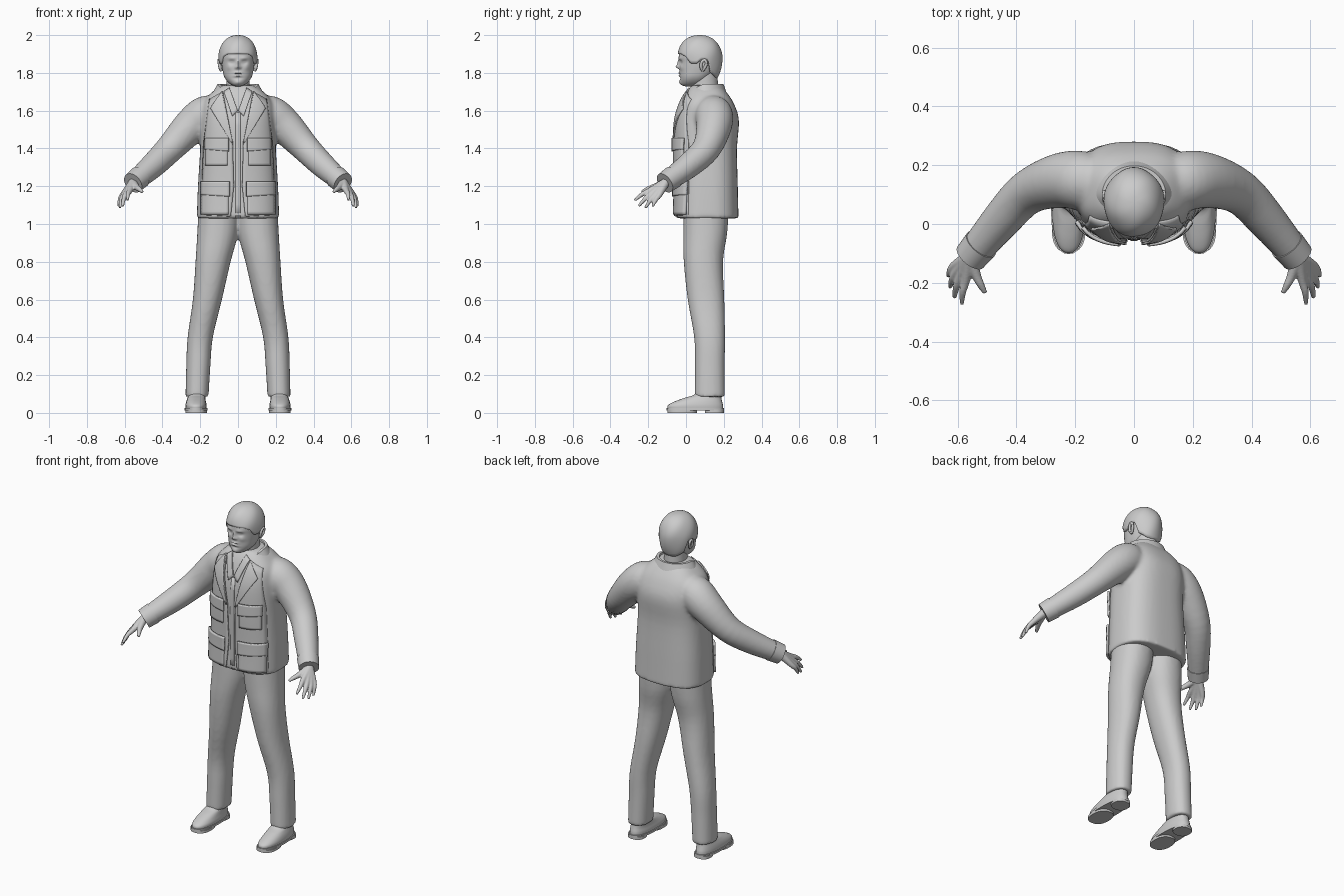
import bpy, bmesh, math
from mathutils import Vector
from mathutils.bvhtree import BVHTree

if "Cube" in bpy.data.objects:
    bpy.data.objects.remove(bpy.data.objects["Cube"])

grey = bpy.data.materials.new("plain grey")
grey.diffuse_color = (0.6, 0.6, 0.6, 1)
grey.use_nodes = True
grey.node_tree.nodes["Principled BSDF"].inputs["Base Color"].default_value = grey.diffuse_color


def finish(name, bm, smooth=True):
    bmesh.ops.recalc_face_normals(bm, faces=bm.faces)
    me = bpy.data.meshes.new(name)
    bm.to_mesh(me)
    bm.free()
    ob = bpy.data.objects.new(name, me)
    bpy.context.collection.objects.link(ob)
    me.materials.append(grey)
    if smooth:
        bpy.context.view_layer.objects.active = ob
        bpy.ops.object.select_all(action='DESELECT')
        ob.select_set(True)
        bpy.ops.object.shade_smooth_by_angle(angle=math.radians(45))
    return ob


def spline(rows, steps):
    """Catmull-Rom interpolation of rows of numbers."""
    out = []
    for i in range(len(rows) - 1):
        a, b = rows[max(i - 1, 0)], rows[i]
        c, d = rows[i + 1], rows[min(i + 2, len(rows) - 1)]
        for k in range(steps):
            t = k / steps
            out.append([q + .5 * t * (r - p + t * (2 * p - 5 * q + 4 * r - s + t * (3 * (q - r) + s - p)))
                        for p, q, r, s in zip(a, b, c, d)])
    return out + [list(rows[-1])]


def loft(bm, rows, segs=32, steps=4, power=2.0, upright=True):
    """Skin of superellipse rings; each row is x, y, z, radius a, radius b."""
    rows = spline(rows, steps)
    pts = [Vector(r[:3]) for r in rows]
    rings = []
    for i, r in enumerate(rows):
        u, v = Vector((1, 0, 0)), Vector((0, 1, 0))
        if not upright:
            t = (pts[min(i + 1, len(pts) - 1)] - pts[max(i - 1, 0)]).normalized()
            u = t.cross(Vector((0, 0, 1))).normalized()
            v = u.cross(t)
        ring = []
        for k in range(segs):
            c, s = math.cos(math.tau * k / segs), math.sin(math.tau * k / segs)
            c, s = [math.copysign(abs(w) ** (2 / power), w) for w in (c, s)]
            ring.append(bm.verts.new(pts[i] + u * c * r[3] + v * s * r[4]))
        rings.append(ring)
    for a, b in zip(rings, rings[1:]):
        for k in range(segs):
            j = (k + 1) % segs
            bm.faces.new((a[k], a[j], b[j], b[k]))
    bm.faces.new(rings[0])
    bm.faces.new(rings[-1])


def tube(bm, rows, **kw):
    loft(bm, [(*p, r, r) for *p, r in rows], upright=False, **kw)


def mirror(ob):
    ob.modifiers.new("mirror", 'MIRROR')
    return ob


def fuse(ob, voxel, rounds):
    m = ob.modifiers.new("fuse", 'REMESH')
    m.mode, m.voxel_size, m.use_smooth_shade = 'VOXEL', voxel, True
    m = ob.modifiers.new("soften", 'SMOOTH')
    m.factor, m.iterations = 0.5, rounds
    return ob


# Jacket body with sleeves
bm = bmesh.new()
loft(bm, [(0, .112, 1.03, .218, .166), (0, .112, 1.2, .212, .162), (0, .108, 1.4, .2, .162),
          (0, .116, 1.55, .195, .164), (0, .114, 1.64, .185, .138), (0, .108, 1.7, .135, .105),
          (0, .105, 1.735, .085, .075)], segs=64, power=2.7)
arm = [(.1, .14, 1.605, .075), (.17, .147, 1.58, .1), (.25, .148, 1.517, .094), (.36, .108, 1.4, .076),
       (.45, .015, 1.31, .067), (.55, -.105, 1.222, .054)]
for s in (1, -1):
    tube(bm, [(s * x, y, z, r) for x, y, z, r in arm])
jacket = fuse(finish("jacket", bm), .011, 6)
bpy.context.view_layer.update()
surface = BVHTree.FromObject(jacket, bpy.context.evaluated_depsgraph_get())


def patch(name, inner, outer, lift, lift_out=None, thick=.008, rows=8, cols=10):
    """Cloth piece between two x-z polylines, laid on the jacket front."""
    lift_out = lift if lift_out is None else lift_out
    bm = bmesh.new()
    n = rows * (len(inner) - 1)
    grid = []
    for i in range(n + 1):
        k = min(i // rows, len(inner) - 2)
        t = i / rows - k
        a = Vector(inner[k]).lerp(Vector(inner[k + 1]), t)
        b = Vector(outer[k]).lerp(Vector(outer[k + 1]), t)
        line = []
        for j in range(cols + 1):
            p = a.lerp(b, j / cols)
            hit = surface.ray_cast(Vector((p.x, -1, p.y)), Vector((0, 1, 0)))[0]
            y = hit.y if hit else .1
            line.append(bm.verts.new((p.x, y - lift - (lift_out - lift) * j / cols, p.y)))
        grid.append(line)
    for a, b in zip(grid, grid[1:]):
        for j in range(cols):
            bm.faces.new((a[j], a[j + 1], b[j + 1], b[j]))
    ob = finish(name, bm)
    m = ob.modifiers.new("thickness", 'SOLIDIFY')
    m.thickness, m.offset = thick, 0
    return mirror(ob)


# Front panels, lapels, shirt collar and pockets
patch("front_panel", [(.08, 1.7), (.028, 1.43), (.022, 1.2), (.04, 1.022)],
      [(.15, 1.66), (.18, 1.43), (.19, 1.2), (.195, 1.03)], .008, .0)
patch("lapel", [(.085, 1.7), (.068, 1.62), (.026, 1.43)],
      [(.125, 1.645), (.145, 1.612), (.034, 1.43)], .014)
patch("shirt_collar", [(.045, 1.72), (.002, 1.6)], [(.075, 1.7), (.03, 1.57)], .004)
patch("placket", [(0, 1.59), (0, 1.035)], [(.012, 1.59), (.012, 1.035)], .002, cols=2, thick=.004)
for name, x0, x1, top, mid, low in (("chest", .055, .17, 1.455, 1.385, 1.31),
                                    ("hip", .05, .192, 1.225, 1.145, 1.05)):
    patch(name + "_pocket", [(x0, mid + .03), (x0, low)], [(x1, mid + .03), (x1, low)], .011, thick=.014)
    patch(name + "_pocket_flap", [(x0 - .006, top), (x0 - .006, mid)],
          [(x1 + .004, top), (x1 + .004, mid + .01)], .018, thick=.012)

# Turned-down collar around the neck, open at the front
bm = bmesh.new()
section = [(.083, .079, 1.70), (.092, .085, 1.742), (.108, .098, 1.742), (.145, .122, 1.675), (.12, .1, 1.665)]
last = None
for i in range(41):
    a = math.radians(-52 + 284 * i / 40)
    drop = .05 * max(0, -math.sin(a)) ** 1.3
    ring = [bm.verts.new((rx * math.cos(a), .1 + ry * math.sin(a), z - drop)) for rx, ry, z in section]
    if last:
        for k in range(5):
            bm.faces.new((last[k], last[(k + 1) % 5], ring[(k + 1) % 5], ring[k]))
    if i in (0, 40):
        bm.faces.new(ring)
    last = ring
collar = finish("collar", bm)

# Sleeve cuffs
bm = bmesh.new()
tube(bm, [(.52, -.069, 1.248, .061), (.556, -.112, 1.217, .057)], steps=2)
mirror(finish("cuff", bm))

# Trousers
bm = bmesh.new()
for s in (1, -1):
    loft(bm, [(s * x, y, z, a, b) for x, y, z, a, b in (
        (.217, .126, .085, .061, .08), (.21, .126, .25, .064, .079), (.2, .125, .4, .067, .082),
        (.162, .106, .6, .077, .097), (.132, .092, .8, .093, .104), (.108, .102, .95, .108, .116),
        (.1, .108, 1.1, .108, .12))], power=2.2)
fuse(finish("trousers", bm), .011, 4)

# Shoes: upper, welted sole, forefoot sole and heel
bm = bmesh.new()
loft(bm, [(.222, .05, .02, .055, .147), (.222, .05, .04, .056, .146), (.222, .065, .06, .052, .126),
          (.22, .09, .08, .047, .097), (.218, .118, .1, .044, .07), (.217, .125, .15, .043, .06)], power=2.3)
mirror(finish("shoe_upper", bm))
bm = bmesh.new()
for y, z0, z1, a, b in ((.05, .012, .025, .06, .152), (-.02, 0, .016, .057, .078), (.15, 0, .018, .05, .05)):
    loft(bm, [(.222, y, z0, a, b), (.222, y, z1, a, b)], steps=1, power=2.4)
mirror(finish("shoe_sole", bm))

# Hands: each finger runs from the wrist through its knuckle to the tip
bm = bmesh.new()
wrist = (.556, -.108, 1.219)
for knuckle, tip in (((.572, -.19, 1.178), (.585, -.272, 1.125)), ((.59, -.178, 1.165), (.61, -.25, 1.095)),
                     ((.602, -.16, 1.158), (.625, -.215, 1.085)), ((.61, -.141, 1.154), (.632, -.178, 1.092))):
    mid = Vector(knuckle).lerp(Vector(tip), .5) + Vector((.004, 0, .006))
    tube(bm, [(.545, -.09, 1.23, .024), (*wrist, .024), (*knuckle, .0155), (*mid, .012), (*tip, .007)], segs=14)
tube(bm, [(*wrist, .022), (.537, -.172, 1.195, .0165), (.522, -.205, 1.184, .013),
          (.506, -.234, 1.17, .008)], segs=14)
fuse(mirror(finish("hand", bm)), .0045, 3)

# Neck
bm = bmesh.new()
loft(bm, [(0, .105, 1.64, .075, .075), (0, .1, 1.71, .062, .07), (0, .095, 1.82, .062, .072)])
finish("neck", bm)

# Head, with the face shaped by soft bumps: x, z, forward push, width, height
bm = bmesh.new()
loft(bm, [(0, .03, 1.728, .012, .03), (0, .032, 1.736, .034, .055), (0, .04, 1.755, .057, .07),
          (0, .05, 1.78, .073, .083), (0, .063, 1.815, .082, .097), (0, .071, 1.855, .088, .107),
          (0, .075, 1.9, .092, .112), (0, .075, 1.95, .078, .094), (0, .075, 1.98, .04, .05)],
     segs=128, steps=7, power=2.25)
bumps = [(0, 1.852, .010, .008, .016), (0, 1.832, .018, .010, .010), (.013, 1.828, .006, .006, .006),
         (.034, 1.856, -.013, .014, .010), (.034, 1.857, .008, .010, .005), (.032, 1.877, .006, .02, .006),
         (.046, 1.828, .004, .015, .014), (0, 1.800, .007, .02, .006), (0, 1.786, .006, .017, .005),
         (0, 1.793, -.006, .022, .0025), (0, 1.772, -.004, .025, .006), (0, 1.75, .007, .018, .011)]
for v in bm.verts:
    if v.co.y < .05:
        front = min(1, (.05 - v.co.y) / .04)
        v.co.y -= front * sum(p * math.exp(-((abs(v.co.x) - x) / w) ** 2 - ((v.co.z - z) / h) ** 2)
                              for x, z, p, w, h in bumps)
finish("head", bm)

# Ears
bm = bmesh.new()
tube(bm, [(.088, .088, 1.812, .008), (.096, .08, 1.83, .008), (.1, .082, 1.855, .008),
          (.101, .098, 1.868, .008), (.1, .108, 1.852, .008), (.096, .1, 1.828, .008),
          (.09, .088, 1.812, .007)], segs=10)
loft(bm, [(.09, .088, 1.815, .004, .006), (.092, .092, 1.84, .007, .014), (.093, .094, 1.865, .004, .008)], segs=12)
mirror(finish("ear", bm))

# Hair cap with a fringe, sideburns and nape, each strand column ending on the hairline
bm = bmesh.new()
N, M = 96, 18
hairline = [(-90, 1.902), (-55, 1.9), (-38, 1.885), (-25, 1.85), (-8, 1.85), (4, 1.872),
            (22, 1.868), (34, 1.80), (60, 1.775), (90, 1.768)]
cols = []
for i in range(N):
    a = math.tau * i / N
    deg = math.degrees(math.asin(max(-1, min(1, math.sin(a)))))
    k = next((j for j in range(len(hairline) - 2) if deg <= hairline[j + 1][0]), len(hairline) - 2)
    (d0, z0), (d1, z1) = hairline[k], hairline[k + 1]
    end = z0 + (z1 - z0) * (deg - d0) / (d1 - d0)
    h = end - 1.88
    last = math.acos(max(-1, min(1, h / (.12 if h > 0 else .17))))
    col = []
    for j in range(1, M + 1):
        th = last * j / M
        z = math.cos(th)
        r = math.sin(th) ** .88 * (1 + .012 * math.sin(5 * a + 4 * th))
        col.append(bm.verts.new((.103 * r * math.cos(a), .073 + .119 * r * math.sin(a),
                                 1.88 + z * (.12 if z > 0 else .17))))
    cols.append(col)
top = bm.verts.new((0, .073, 2.0))
for i in range(N):
    p, q = cols[i], cols[(i + 1) % N]
    bm.faces.new((top, p[0], q[0]))
    for j in range(M - 1):
        bm.faces.new((p[j], p[j + 1], q[j + 1], q[j]))
hair = finish("hair", bm)
m = hair.modifiers.new("thickness", 'SOLIDIFY')
m.thickness, m.offset = .014, -1
